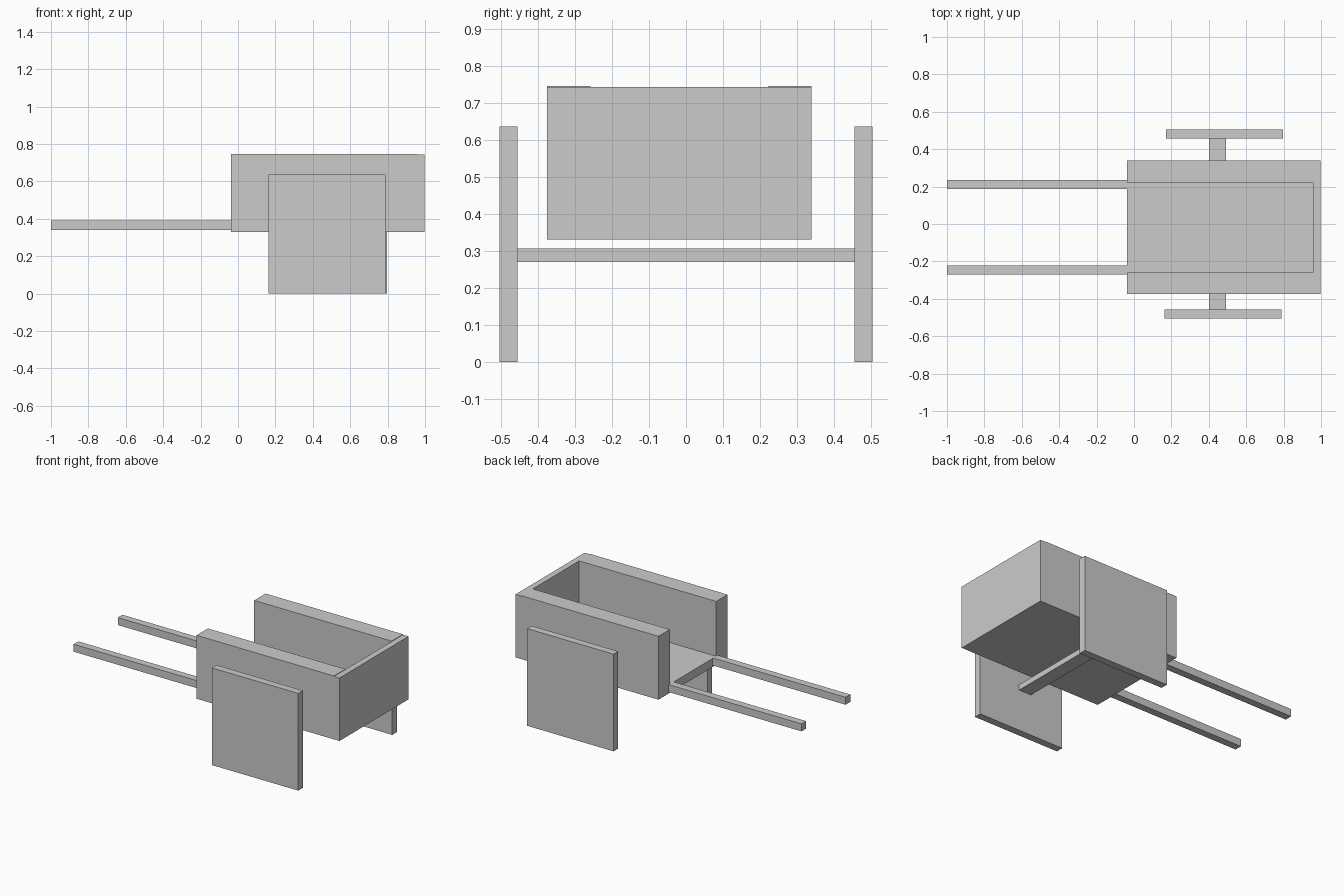
import bpy
import bmesh
from mathutils import Matrix, Vector

if "Cube" in bpy.data.objects:
    bpy.data.objects.remove(bpy.data.objects["Cube"])


def box(name, x, y, z):
    """Box from (min, max) ranges on each axis."""
    lo, hi = Vector((x[0], y[0], z[0])), Vector((x[1], y[1], z[1]))
    bm = bmesh.new()
    size = hi - lo
    bmesh.ops.create_cube(bm, size=1.0, matrix=Matrix.Diagonal((*size, 1.0)))
    mesh = bpy.data.meshes.new(name)
    bm.to_mesh(mesh)
    bm.free()
    obj = bpy.data.objects.new(name, mesh)
    obj.location = (lo + hi) / 2
    bpy.context.collection.objects.link(obj)
    return obj


MID = -0.018            # the tray sits slightly off the wheel centreline
BACK, FRONT = -0.038, 0.997
HALF, INNER = 0.357, 0.24
BASE, RIM = 0.331, 0.746

# Tray: floor and end board, open at the handle end
box("tray_floor", (BACK, 0.957), (MID - INNER, MID + INNER), (BASE, 0.387))
box("tray_end_board", (0.957, FRONT), (MID - HALF, MID + HALF), (BASE, 0.743))

# Axle under the tray
box("axle", (0.402, 0.492), (-0.456, 0.456), (0.27, 0.306))

# Mirrored pairs: side boards, pull shafts and square wheels
for side, label in ((-1, "near"), (1, "far")):
    def span(centre, a, b):
        return sorted((centre + side * a, centre + side * b))

    box(f"{label}_side_board", (BACK, 0.957), span(MID, INNER, HALF), (BASE, RIM))
    box(f"{label}_shaft", (-1.0, BACK), span(MID, 0.204, 0.252), (0.341, 0.39))
    shift = 0.004 * side
    box(f"{label}_wheel", (0.168 + shift, 0.793 + shift), span(0, 0.456, 0.504), (0.0, 0.636))
